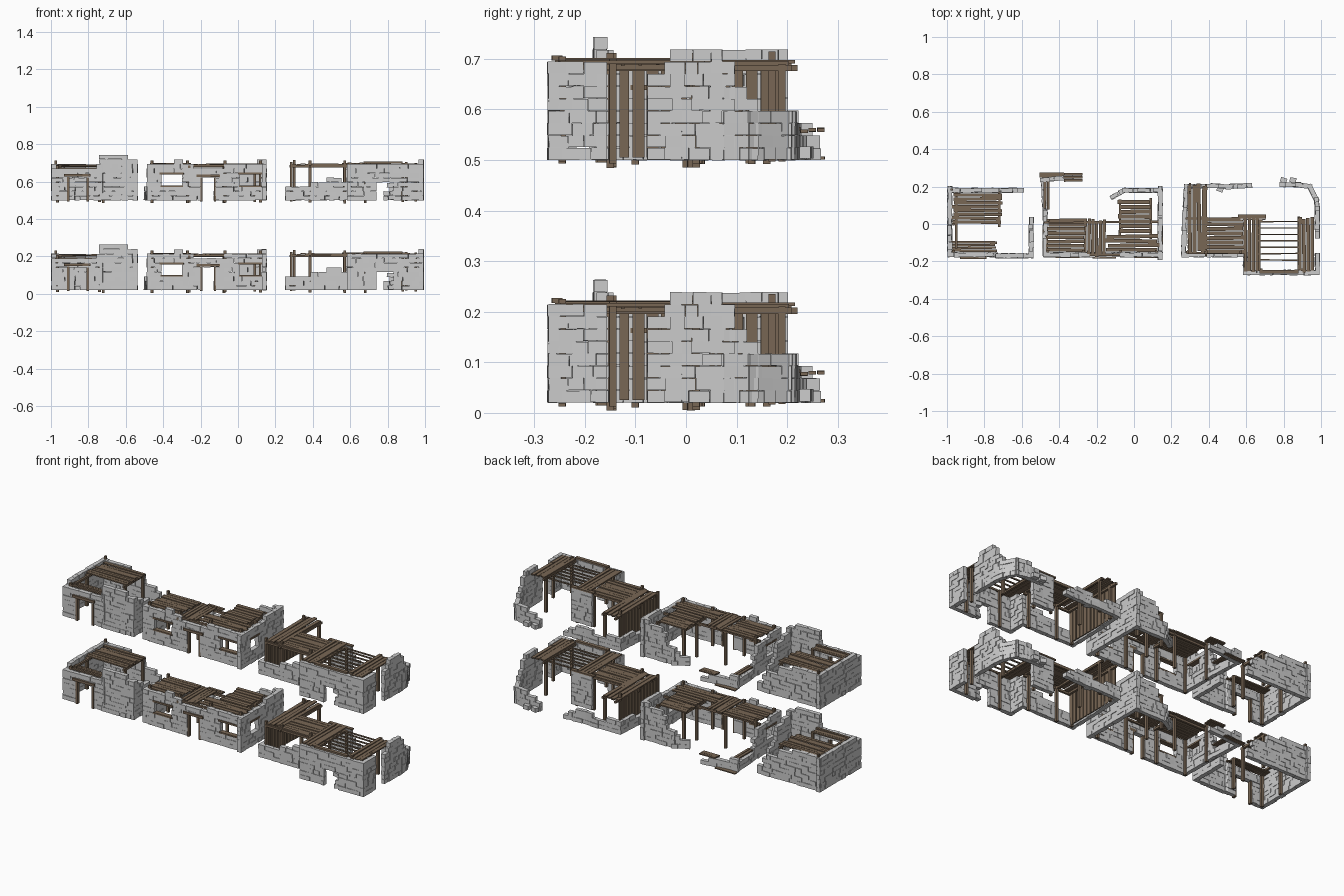
import bpy, bmesh, math, random
from mathutils import Vector, Matrix

random.seed(7)
R = random.uniform
BASE, ROW, THICK, LIFT = 0.02, 0.0243, 0.024, 0.48

wood = bpy.data.materials.new("old_wood")
wood.diffuse_color = (0.19, 0.135, 0.09, 1)
parts = []


def finish(name, bm, mat=None):
    me = bpy.data.meshes.new(name)
    bm.to_mesh(me)
    bm.free()
    if mat:
        me.materials.append(mat)
    ob = bpy.data.objects.new(name, me)
    bpy.context.collection.objects.link(ob)
    parts.append(ob)


def box(bm, centre, size, ang=0.0, tilt=0.0):
    m = (Matrix.Translation(centre) @ Matrix.Rotation(ang, 4, 'Z')
         @ Matrix.Rotation(tilt, 4, 'Y') @ Matrix.Diagonal((*size, 1)))
    bmesh.ops.create_cube(bm, size=1, matrix=m)


# Stone wall: path of (x, y, top height); holes are (from, to, z0, z1) along the main axis
def wall(name, path, holes=()):
    bm = bmesh.new()
    for k, (a, b) in enumerate(zip(path, path[1:])):
        p, q = Vector(a[:2]), Vector(b[:2])
        d = q - p
        length, d = d.length, d.normalized()
        ang = math.atan2(d.y, d.x)
        axis = 0 if abs(d.x) > abs(d.y) else 1
        for r in range(11):
            zc = BASE + ROW * (r + 0.5)
            spans = [(-THICK / 2, length + THICK / 2)]
            for h0, h1, z0, z1 in holes:
                if z0 < zc < z1:
                    s0, s1 = h0 - a[axis], h1 - a[axis]
                    spans = [(u, v) for lo, hi in spans
                             for u, v in ((lo, min(hi, s0)), (max(lo, s1), hi)) if v - u > 0.004]
            for s, end in spans:
                while s < end - 0.001:
                    w = R(0.022, 0.055)
                    if end - s - w < 0.016:
                        w = end - s
                    c = s + w / 2
                    f = min(max(c / length, 0), 1)
                    if zc < a[2] + (b[2] - a[2]) * f + R(-0.003, 0.003):
                        o = p + d * c + Vector((-d.y, d.x)) * R(-0.0015, 0.0015)
                        box(bm, (o.x, o.y, zc + R(-.0008, .0008)),
                            (w * 0.985, THICK * R(0.85, 1.12), ROW * R(0.95, 1.0)),
                            ang + R(-0.03, 0.03), R(-0.012, 0.012))
                    s += w
    finish(name, bm)


# Row of loose planks filling a rectangle, running along x or y
def deck(name, x0, x1, y0, y1, z, n, axis, fill=0.85, t=0.007):
    bm = bmesh.new()
    for i in range(n):
        f = (i + 0.5) / n
        j, k = R(-0.009, 0.009), R(-0.02, 0.02)
        if axis == 'x':
            box(bm, ((x0 + x1) / 2 + j, y0 + (y1 - y0) * f, z + R(-.003, .003)),
                (x1 - x0, (y1 - y0) / n * fill, t), k, R(-.012, .012))
        else:
            box(bm, (x0 + (x1 - x0) * f, (y0 + y1) / 2 + j, z + R(-.003, .003)),
                ((x1 - x0) / n * fill, y1 - y0, t), k)
    finish(name, bm, wood)


# Upright posts at (x, y, top)
def posts(name, pts, w=0.014, foot=0.01):
    bm = bmesh.new()
    for x, y, top in pts:
        z0 = foot + R(-0.008, 0.008)
        box(bm, (x, y, (z0 + top) / 2), (w, w, top - z0), R(-.1, .1))
    finish(name, bm, wood)


# Straight timbers given as (centre, size)
def timbers(name, items):
    bm = bmesh.new()
    for c, s in items:
        box(bm, c, s, R(-.01, .01))
    finish(name, bm, wood)


# Left hut
wall("left_hut_front_wall", [(-.985, -.165, .185), (-.74, -.165, .195), (-.73, -.17, .24),
                             (-.70, -.17, .268), (-.61, -.17, .268), (-.60, -.17, .245), (-.55, -.17, .24)],
     [(-.91, -.80, 0, .145)])
wall("left_hut_right_wall", [(-.55, -.165, .24), (-.55, -.06, .19), (-.55, .025, .08)])
wall("left_hut_side_wall", [(-.985, -.16, .20), (-.985, .19, .215)])
wall("left_hut_back_wall", [(-.985, .18, .22), (-.75, .18, .20), (-.66, .18, .13), (-.60, .18, .07)])
deck("left_hut_roof", -.97, -.71, 0, .165, .205, 8, 'x')
deck("left_hut_front_roof", -.97, -.735, -.15, -.09, .19, 4, 'x')
timbers("left_hut_door_frame", [((-.86, -.172, .155), (.14, .03, .014)),
                                ((-.907, -.168, .08), (.012, .022, .13)),
                                ((-.803, -.168, .08), (.012, .022, .13)),
                                ((-.72, .08, .197), (.012, .19, .012)),
                                ((-.95, .02, .197), (.012, .3, .012))])
posts("left_hut_posts", [(-.965, -.145, .205), (-.72, 0, .2), (-.72, .16, .2), (-.965, .0, .2), (-.74, -.1, .19)])
timbers("left_hut_corner_stub", [((-.975, .185, .22), (.012, .012, .025))])

# Middle hut
wall("middle_hut_front_wall", [(-.475, -.165, .21), (-.38, -.165, .225), (-.28, -.165, .225), (-.25, -.165, .195),
                               (-.09, -.165, .195), (-.06, -.165, .222), (.14, -.165, .215)],
     [(-.41, -.30, .10, .16), (-.20, -.12, 0, .145), (.01, .12, .10, .16)])
wall("middle_hut_side_wall", [(-.475, -.16, .215), (-.475, .03, .19), (-.475, .06, .09),
                              (-.48, .12, .065), (-.485, .235, .07)], [(-.12, -.04, .10, .16)])
wall("middle_hut_low_corner", [(-.49, .235, .09), (-.39, .245, .07), (-.29, .255, .05)])
wall("middle_hut_right_wall", [(.14, -.18, .21), (.14, -.02, .22), (.14, .19, .242)], [(-.1, -.03, .10, .16)])
wall("middle_hut_back_wall", [(.13, .18, .24), (.03, .18, .20), (-.05, .18, .11), (-.115, .145, .07)])
deck("middle_hut_roof_left", -.465, -.26, -.15, .03, .212, 8, 'x')
deck("middle_hut_roof_centre", -.25, -.15, -.17, .02, .21, 5, 'y')
deck("middle_hut_roof_front", -.145, .13, -.15, -.055, .212, 4, 'x')
deck("middle_hut_roof_right", -.08, .09, -.05, .13, .21, 7, 'x')
timbers("middle_hut_beams", [((-.17, .01, .202), (.62, .012, .012)), ((-.17, -.165, .206), (.24, .014, .011)),
                             ((-.26, -.08, .2), (.012, .2, .012)), ((-.075, .03, .2), (.012, .2, .012)),
                             ((.09, .03, .2), (.012, .22, .012))])
timbers("middle_hut_frames", [((-.16, -.17, .152), (.125, .03, .014)), ((-.355, -.168, .163), (.13, .028, .01)),
                              ((.065, -.168, .163), (.13, .028, .01)), ((-.197, -.165, .08), (.012, .02, .13)),
                              ((-.123, -.165, .08), (.012, .02, .13)), ((-.355, -.168, .096), (.12, .028, .008)),
                              ((.065, -.168, .096), (.12, .028, .008)), ((-.475, -.08, .163), (.03, .1, .01)),
                              ((.14, -.065, .163), (.03, .09, .01))])
posts("middle_hut_posts", [(-.46, -.145, .232), (-.27, -.145, .232), (-.07, -.145, .232), (.12, -.145, .232),
                           (-.46, .02, .232), (-.26, .01, .215), (-.075, .01, .215), (-.075, .125, .21), (.09, .13, .21)])
deck("middle_hut_fallen_planks_side", -.485, -.45, .085, .235, .08, 2, 'y')
deck("middle_hut_fallen_planks_back", -.38, -.28, .225, .275, .078, 3, 'x')
timbers("middle_hut_ground_plank", [((-.44, .262, .024), (.13, .025, .006))])

# Right hut: low brick yard with a slatted side, then a roofed room
wall("right_hut_low_front_wall", [(.265, -.165, .09), (.40, -.165, .105), (.50, -.165, .135), (.59, -.165, .12)])
wall("right_hut_side_wall", [(.265, -.16, .09), (.27, .05, .075), (.28, .20, .095)])
wall("right_hut_low_back_wall", [(.28, .20, .10), (.42, .205, .075), (.50, .20, .10), (.62, .205, .05)])
wall("right_hut_front_wall", [(.595, -.26, .215), (.98, -.26, .215)], [(.74, .83, 0, .125)])
wall("right_hut_inner_side_wall", [(.595, -.255, .215), (.595, -.165, .2)])
wall("right_hut_inner_back_wall", [(.58, .035, .21), (.69, .035, .21)])
wall("right_hut_right_wall_front", [(.98, -.26, .215), (.98, -.168, .215)])
wall("right_hut_right_wall_back", [(.98, -.065, .185), (.98, -.02, .242), (.98, .06, .24), (.98, .085, .19),
                                   (.975, .13, .13), (.94, .20, .11)])
wall("right_hut_back_corner", [(.94, .20, .11), (.88, .21, .12), (.79, .21, .06)])
# Stones broken loose at the doorway
bm = bmesh.new()
for x, z, w in ((.82, .035, .035), (.825, .06, .03), (.815, .10, .035)):
    box(bm, (x, -.258, z), (w, .026, .022), R(-.2, .2), R(-.3, .3))
for x, y in ((.80, .235), (.85, .235), (.46, .185)):
    box(bm, (x, y, .035), (.035, .025, .024), R(-.6, .6))
finish("right_hut_loose_stones", bm)

bm = bmesh.new()
for i in range(13):
    y = -.15 + i * .028
    top = .207 + R(-.006, .004)
    box(bm, (.288, y, (top + .025) / 2), (.006, R(.019, .025), top - .025), R(-.05, .05))
finish("right_hut_side_slats", bm, wood)
deck("right_hut_roof_left", .285, .385, -.15, .21, .212, 4, 'y')
deck("right_hut_roof_yard", .37, .585, -.16, .035, .21, 8, 'x')
deck("right_hut_roof_inner", .585, .67, -.255, .035, .218, 4, 'y')
deck("right_hut_rafters", .66, .89, -.21, .03, .21, 7, 'x', .2)
deck("right_hut_roof_right", .875, .965, -.255, .03, .215, 4, 'y')
timbers("right_hut_beams", [((.44, -.155, .202), (.31, .012, .012)), ((.44, .03, .202), (.33, .012, .012)),
                            ((.775, -.255, .222), (.21, .02, .01)), ((.67, -.11, .205), (.012, .3, .012)),
                            ((.88, -.11, .205), (.012, .3, .012)), ((.63, .04, .216), (.15, .02, .008)),
                            ((.30, .03, .202), (.012, .38, .012)), ((.385, .02, .202), (.012, .38, .012))])
posts("right_hut_posts", [(.285, -.15, .225), (.385, -.15, .232), (.57, -.15, .232), (.385, .03, .21), (.57, .025, .21),
                          (.385, .19, .21), (.30, .17, .235), (.68, .02, .21), (.88, .02, .215), (.95, -.145, .22),
                          (.68, -.245, .225), (.90, -.245, .225)])

# Second complete set stacked above the first
for ob in list(parts):
    cp = ob.copy()
    cp.name = "upper_" + ob.name
    cp.location.z = LIFT
    bpy.context.collection.objects.link(cp)
